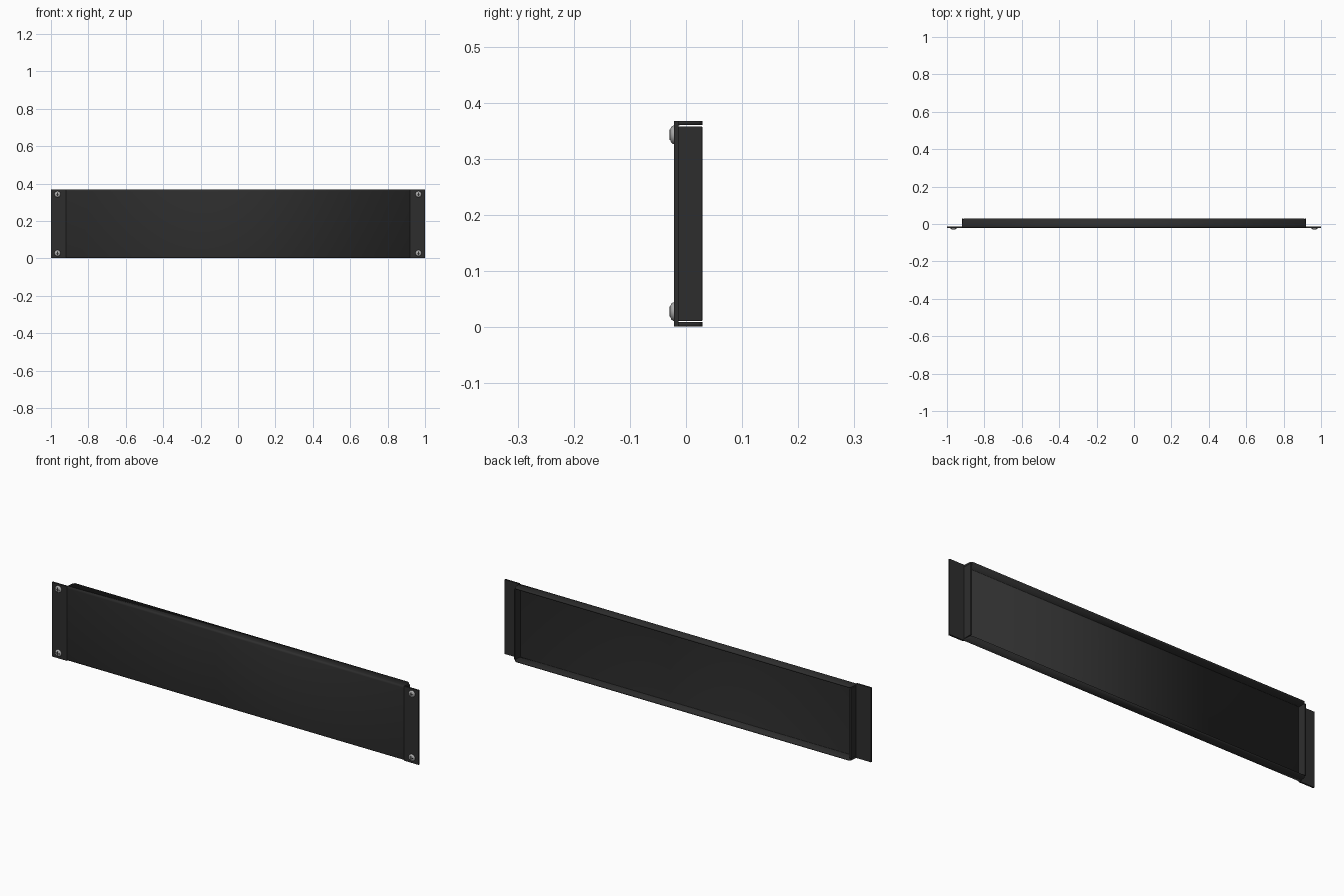
import bpy, bmesh, math
from mathutils import Matrix

cube = bpy.data.objects.get("Cube")
if cube:
    bpy.data.objects.remove(cube)


def material(name, rgb, rough=0.6):
    m = bpy.data.materials.new(name)
    m.use_nodes = True
    m.diffuse_color = (*rgb, 1)
    node = m.node_tree.nodes["Principled BSDF"]
    node.inputs["Base Color"].default_value = (*rgb, 1)
    node.inputs["Roughness"].default_value = rough
    return m


BLACK = material("black painted steel", (0.027, 0.027, 0.027))
STEEL = material("zinc steel", (0.4, 0.4, 0.4), 0.4)
RECESS = material("dark recess", (0.03, 0.03, 0.03))

BOTTOM, TOP = 0.001, 0.368
FRONT, BACK = -0.021, 0.029
THICK = 0.008
FOLD = 0.92          # half width of the folded tray


def finish(name, bm, mat):
    mesh = bpy.data.meshes.new(name)
    bm.to_mesh(mesh)
    bm.free()
    mesh.materials.append(mat)
    obj = bpy.data.objects.new(name, mesh)
    bpy.context.collection.objects.link(obj)
    return obj


def smooth(obj):
    bpy.ops.object.select_all(action="DESELECT")
    obj.select_set(True)
    bpy.context.view_layer.objects.active = obj
    bpy.ops.object.shade_smooth_by_angle(angle=math.radians(35))


def box(name, lo, hi, mat, bevel=0):
    bm = bmesh.new()
    bmesh.ops.create_cube(bm, size=1)
    for v in bm.verts:
        v.co = [l + (c + 0.5) * (h - l) for c, l, h in zip(v.co, lo, hi)]
    obj = finish(name, bm, mat)
    if bevel:
        mod = obj.modifiers.new("soft edges", "BEVEL")
        mod.width, mod.segments = bevel, 2
    return obj


# Front sheet with top and bottom folded back, as a rounded U section
def folded_panel():
    r = 0.009
    path = [(BACK, BOTTOM, FOLD - 0.012), (BACK - 0.006, BOTTOM, FOLD - 0.004)]
    for cz, start in ((BOTTOM + r, 270), (TOP - r, 180)):
        for i in range(5):
            a = math.radians(start - i * 22.5)
            path.append((FRONT + r + r * math.cos(a), cz + r * math.sin(a), FOLD))
    path += [(BACK - 0.006, TOP, FOLD - 0.004), (BACK, TOP, FOLD - 0.012)]
    bm = bmesh.new()
    rows = [[bm.verts.new((s * w, y, z)) for s in (-1, 1)] for y, z, w in path]
    for a, b in zip(rows, rows[1:]):
        bm.faces.new((a[0], a[1], b[1], b[0]))
    obj = finish("folded_panel", bm, BLACK)
    mod = obj.modifiers.new("sheet", "SOLIDIFY")
    mod.thickness, mod.offset = THICK, -1
    smooth(obj)


# Pan head screw, turned from a profile and facing forward
def screw(name, x, z):
    profile = [(0.0165, 0), (0.0165, 0.002), (0.0145, 0.005), (0.010, 0.007), (0.005, 0.0078)]
    n = 24
    bm = bmesh.new()
    rings = [[bm.verts.new((r * math.cos(t), r * math.sin(t), h))
              for t in (2 * math.pi * i / n for i in range(n))] for r, h in profile]
    for a, b in zip(rings, rings[1:]):
        for i in range(n):
            j = (i + 1) % n
            bm.faces.new((a[i], a[j], b[j], b[i]))
    bm.faces.new(rings[-1])
    bm.faces.new(rings[0][::-1])
    bm.transform(Matrix.Translation((x, FRONT, z)) @ Matrix.Rotation(math.pi / 2, 4, "X"))
    smooth(finish(name, bm, STEEL))
    # cross drive
    for part, w, h in (("across", 0.009, 0.0018), ("upright", 0.0018, 0.009)):
        box(f"{name}_drive_{part}", (x - w, -0.029, z - h), (x + w, -0.0265, z + h), RECESS)


folded_panel()

for side, s in (("left", 1), ("right", -1)):
    # Mounting ear
    xs = sorted((s * FOLD, s * 1.0))
    box(f"{side}_ear", (xs[0], FRONT, BOTTOM), (xs[1], FRONT + THICK, TOP), BLACK)
    # End flange, closing the tray between the folds
    xs = sorted((s * FOLD, s * (FOLD - THICK)))
    box(f"{side}_end_flange", (xs[0], FRONT + THICK - 0.001, BOTTOM + 0.010),
        (xs[1], BACK, TOP - 0.010), BLACK, 0.0015)
    for level, z in (("lower", 0.028), ("upper", 0.343)):
        screw(f"{side}_{level}_screw", s * 0.965, z)
